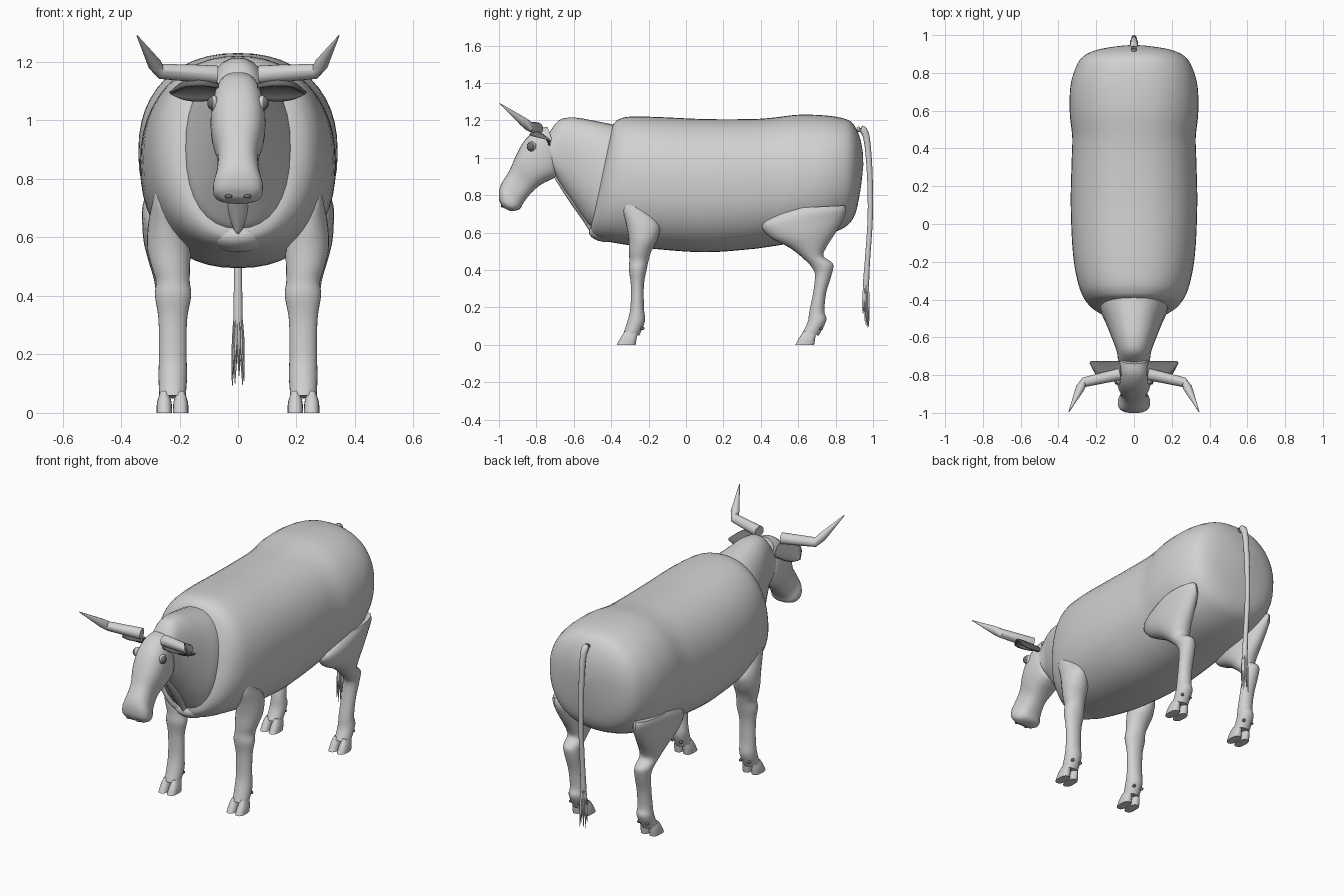
import bpy, bmesh, math, random
from mathutils import Vector

cube = bpy.data.objects.get("Cube")
if cube:
    bpy.data.objects.remove(cube, do_unlink=True)

random.seed(4)
parts = []


def grey(name, value):
    """Flat grey material."""
    mat = bpy.data.materials.new(name)
    mat.use_nodes = True
    mat.diffuse_color = (value, value, value, 1)
    for node in mat.node_tree.nodes:
        if node.type == 'BSDF_PRINCIPLED':
            node.inputs["Base Color"].default_value = mat.diffuse_color
    return mat


hide = grey("light_grey", .64)
dark = grey("dark_grey", .16)


def finish(name, bm, mat):
    """Turn a bmesh into a named, coloured object."""
    bmesh.ops.recalc_face_normals(bm, faces=bm.faces[:])
    mesh = bpy.data.meshes.new(name)
    bm.to_mesh(mesh)
    bm.free()
    obj = bpy.data.objects.new(name, mesh)
    bpy.context.collection.objects.link(obj)
    mesh.materials.append(mat)
    parts.append(obj)
    return obj


def skin(name, rings, closed=True, mat=hide):
    """Bridge equal-length rings of points; closed rings get end caps."""
    bm = bmesh.new()
    rows = [[bm.verts.new(p) for p in ring] for ring in rings]
    count = len(rows[0])
    for a, b in zip(rows, rows[1:]):
        for i in range(count if closed else count - 1):
            j = (i + 1) % count
            bm.faces.new((a[i], a[j], b[j], b[i]))
    if closed:
        bm.faces.new(rows[0])
        bm.faces.new(rows[-1])
    return finish(name, bm, mat)


def smooth_rows(rows, steps):
    """Catmull-Rom interpolation between rows of numbers."""
    out = []
    last = len(rows) - 1
    for i in range(last):
        p, q, r, s = (rows[min(max(k, 0), last)] for k in range(i - 1, i + 3))
        for k in range(steps):
            t = k / steps
            out.append([b + t * (c - a) / 2
                        + t * t * (a - 2.5 * b + 2 * c - d / 2)
                        + t ** 3 * (1.5 * (b - c) + (d - a) / 2)
                        for a, b, c, d in zip(p, q, r, s)])
    out.append(list(rows[-1]))
    return out


def loft(name, rows, side=1, power=2.0, sides=32, steps=4):
    """Rows: centre x, half width, then (y, z) of one edge and the opposite edge."""
    rings = []
    for x, w, ya, za, yb, zb in smooth_rows(rows, steps):
        ring = []
        for i in range(sides):
            angle = math.tau * i / sides
            c, s = (math.copysign(abs(v) ** (2 / power), v)
                    for v in (math.cos(angle), math.sin(angle)))
            ring.append((side * (x + w * c),
                         (ya + yb) / 2 + s * (ya - yb) / 2,
                         (za + zb) / 2 + s * (za - zb) / 2))
        rings.append(ring)
    return skin(name, rings)


def centred(rows):
    return [(0,) + row for row in rows]


def tube(name, path, sides=12, steps=4):
    """Path rows: x, y, z, radius."""
    rows = smooth_rows(path, steps)
    points = [Vector(r[:3]) for r in rows]
    rings = []
    for i, row in enumerate(rows):
        along = points[min(i + 1, len(rows) - 1)] - points[max(i - 1, 0)]
        u = along.cross((0, 1, 0)).normalized()
        v = along.cross(u).normalized()
        rings.append([points[i] + row[3] * (u * math.cos(a) + v * math.sin(a))
                      for a in (math.tau * k / sides for k in range(sides))])
    return skin(name, rings)


def ball(name, centre, size, segments=16, mat=hide):
    bm = bmesh.new()
    bmesh.ops.create_uvsphere(bm, u_segments=segments, v_segments=segments // 2, radius=1)
    for v in bm.verts:
        v.co = Vector([c + k * r for c, k, r in zip(centre, v.co, size)])
    return finish(name, bm, mat)


# Barrel body: top edge and belly edge from chest to rump
loft("body", centred([
    (.15, -.40, 1.16, -.51, .62), (.205, -.385, 1.185, -.5, .59),
    (.255, -.36, 1.205, -.45, .56), (.293, -.3, 1.22, -.35, .54),
    (.323, -.15, 1.218, -.17, .513), (.335, .1, 1.207, .1, .495),
    (.33, .35, 1.207, .33, .51), (.327, .47, 1.215, .45, .525),
    (.34, .6, 1.23, .57, .545), (.337, .75, 1.226, .7, .57),
    (.31, .86, 1.205, .79, .6), (.27, .905, 1.165, .865, .64),
    (.2, .932, 1.1, .905, .7), (.1, .945, 1.03, .928, .8),
    (.02, .948, .96, .94, .88)]), power=2.25, sides=48)

# Neck, hanging dewlap and brisket
loft("neck", centred([
    (.085, -.74, 1.12, -.7, .91), (.092, -.68, 1.2, -.665, .85),
    (.117, -.6, 1.215, -.61, .77), (.148, -.5, 1.2, -.555, .69),
    (.18, -.4, 1.18, -.49, .62), (.18, -.3, 1.16, -.4, .64)]), power=2.3)
loft("dewlap", centred([
    (.01, -.68, .92, -.7, .885), (.03, -.6, .82, -.63, .775),
    (.042, -.53, .75, -.57, .69), (.024, -.47, .68, -.53, .63),
    (.003, -.44, .64, -.505, .59)]), sides=16)
ball("brisket", (0, -.42, .605), (.1, .1, .056), 24)

# Head: brow-to-nose edge and throat-to-chin edge
loft("head", centred([
    (.07, -.74, 1.165, -.69, 1.02), (.088, -.80, 1.15, -.69, .91),
    (.094, -.865, 1.09, -.72, .885), (.087, -.91, 1.01, -.77, .86),
    (.07, -.945, .93, -.82, .82), (.074, -.985, .865, -.865, .765),
    (.085, -1, .82, -.885, .73), (.08, -.998, .77, -.91, .718),
    (.05, -.98, .735, -.94, .715)]), power=2.5)

# Leg profiles: front edge and back edge, from the top down
FRONT_LEG = [
    (.268, .013, -.32, .78, -.28, .775), (.262, .033, -.335, .72, -.19, .7),
    (.25, .058, -.32, .65, -.14, .63), (.238, .073, -.307, .57, -.155, .56),
    (.23, .066, -.305, .5, -.185, .5), (.223, .058, -.303, .45, -.2, .45),
    (.222, .062, -.305, .4, -.211, .4), (.223, .049, -.295, .32, -.225, .32),
    (.223, .047, -.297, .2, -.225, .2), (.223, .049, -.312, .13, -.22, .125),
    (.224, .045, -.335, .06, -.25, .05)]
HIND_LEG = [
    (.268, .05, .55, .73, .85, .745), (.265, .062, .47, .69, .855, .72),
    (.257, .071, .405, .64, .845, .68), (.25, .073, .45, .575, .8, .6),
    (.242, .065, .56, .515, .755, .53), (.237, .052, .64, .45, .735, .475),
    (.235, .047, .675, .41, .785, .435), (.23, .045, .69, .37, .78, .38),
    (.225, .042, .68, .28, .75, .28), (.222, .042, .66, .18, .74, .18),
    (.223, .046, .65, .12, .75, .13), (.224, .044, .62, .06, .71, .05)]

for side, label in ((1, "left"), (-1, "right")):
    # Legs with cloven hooves and dewclaws
    for kind, rows, toe in (("front", FRONT_LEG, -.37), ("hind", HIND_LEG, .585)):
        loft(f"{label}_{kind}_leg", rows, side, sides=24)
        for offset, place in ((-.028, "inner"), (.028, "outer")):
            x = .224 + offset
            loft(f"{label}_{kind}_{place}_hoof", [
                (x, .015, toe + .045, .075, toe + .11, .06),
                (x, .025, toe + .022, .04, toe + .105, .03),
                (x, .027, toe, 0, toe + .1, 0)], side, 2.5, 16, 3)
            ball(f"{label}_{kind}_{place}_dewclaw",
                 (side * x, toe + .137, .088), (.009, .011, .009), 12, dark)

    # Horn: straight out, then bent sharply forwards and up
    tube(f"{label}_horn", [
        (side * .075, -.795, 1.157, .032), (side * .265, -.838, 1.168, .026),
        (side * .285, -.868, 1.192, .024), (side * .345, -.995, 1.29, .002)], 16, 1)

    # Ear: leaf-shaped arched sheet opening downwards
    rings = []
    for x, scale in smooth_rows([(.07, .7), (.11, .95), (.15, 1), (.19, .75), (.23, .04)], 4):
        arc = [math.pi * k / 10 for k in range(11)]
        rings.append([(side * x, -.73 - .05 * scale * (1 + math.cos(a)),
                       1.092 + scale * (.038 * math.sin(a) + .026 * math.cos(a)))
                      for a in arc])
    ear = skin(f"{label}_ear", rings, False, dark)
    thick = ear.modifiers.new("thickness", 'SOLIDIFY')
    thick.thickness = .012
    thick.offset = 0

    # Eye with lid, and nostril
    ball(f"{label}_eyelid", (side * .083, -.825, 1.06), (.016, .025, .027))
    ball(f"{label}_eye", (side * .09, -.83, 1.06), (.015, .021, .023), mat=dark)
    ball(f"{label}_nostril", (side * .032, -.98, .741), (.014, .011, .008), 12, dark)

# Tail with a ragged tuft of hair
tube("tail", [
    (0, .915, 1.15, .012), (0, .945, 1.15, .02), (0, .968, 1.09, .017),
    (0, .983, .9, .015), (0, .985, .68, .014), (0, .97, .45, .014),
    (0, .962, .32, .016), (0, .96, .25, .008)])
for i in range(9):
    angle = math.tau * i / 9
    dx, dy = math.cos(angle), math.sin(angle)
    end = random.uniform(.085, .19)
    tube(f"tail_tuft_{i}", [
        (.006 * dx, .962 + .006 * dy, .36, .006),
        (.014 * dx, .962 + .013 * dy, .25, .008),
        (.021 * dx, .962 + .018 * dy, end, .0015)], 6, 3)

# Smooth shading that keeps rims sharp
bpy.ops.object.select_all(action='DESELECT')
for obj in parts:
    obj.select_set(True)
bpy.context.view_layer.objects.active = parts[0]
bpy.ops.object.shade_smooth_by_angle(angle=math.radians(40))
